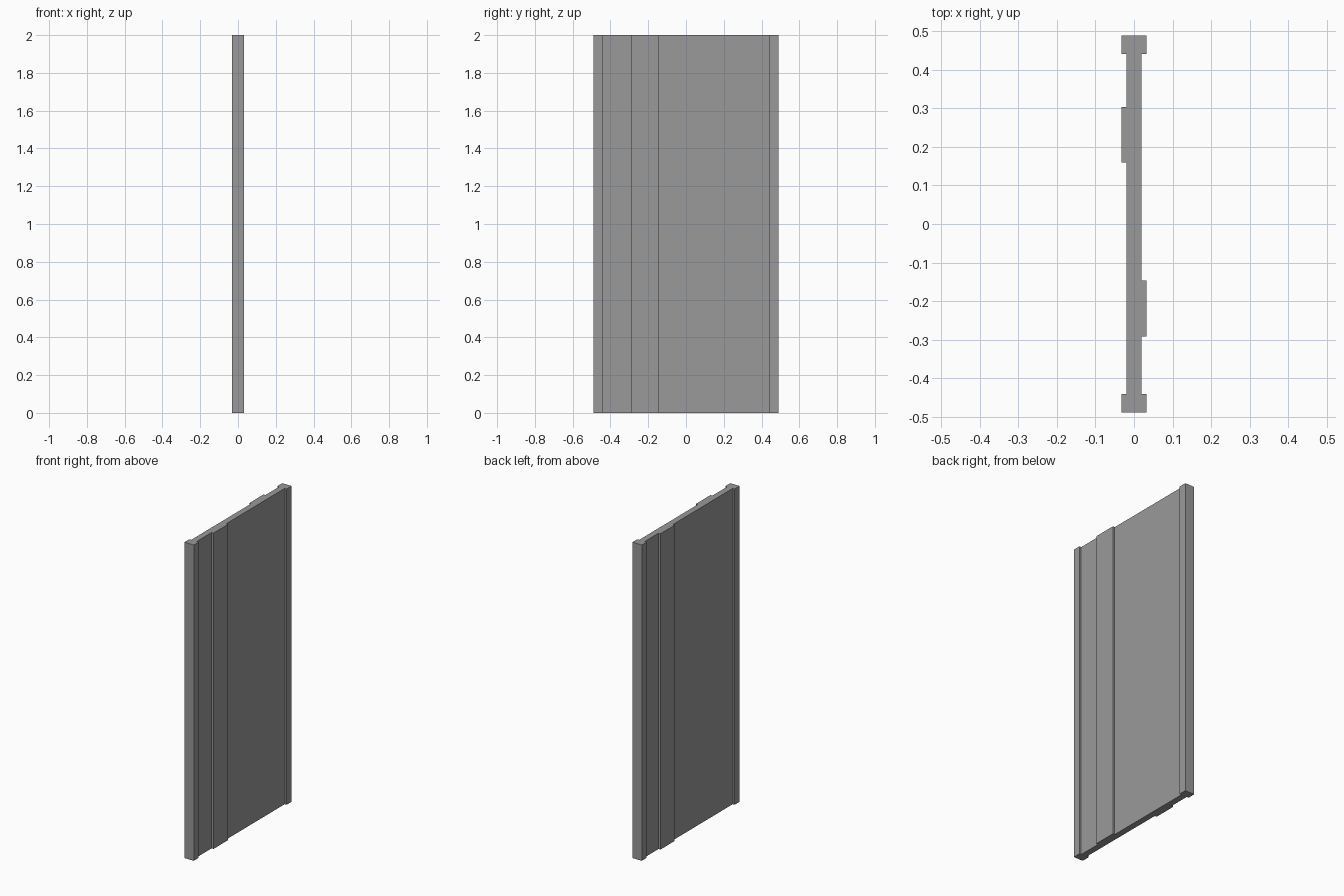
import bpy, bmesh

if "Cube" in bpy.data.objects:
    bpy.data.objects.remove(bpy.data.objects["Cube"])

HEIGHT = 2.0
HALF_LEN = 0.489      # outer end of the panel
RAIL = 0.440          # inner edge of the end rails
CORE = 0.0195         # half thickness of the panel
FACE = 0.0328         # half thickness of rails and raised strips


def side(x_sign, strip):
    """One face of the cross-section, from -y to +y, with a raised strip."""
    lo, hi = strip
    steps = [(FACE, -HALF_LEN), (FACE, -RAIL), (CORE, -RAIL),
             (CORE, lo), (FACE, lo), (FACE, hi), (CORE, hi),
             (CORE, RAIL), (FACE, RAIL), (FACE, HALF_LEN)]
    return [(x_sign * x, y) for x, y in steps]


# Cross-section: right face going up, left face coming back down
profile = side(1, (-0.291, -0.146)) + side(-1, (0.16, 0.303))[::-1]

# Panel: the cross-section extruded to full height
bm = bmesh.new()
base = bm.faces.new([bm.verts.new((x, y, 0)) for x, y in profile])
ext = bmesh.ops.extrude_face_region(bm, geom=[base], use_keep_orig=True)
top = [g for g in ext["geom"] if isinstance(g, bmesh.types.BMVert)]
bmesh.ops.translate(bm, verts=top, vec=(0, 0, HEIGHT))
bmesh.ops.recalc_face_normals(bm, faces=bm.faces)

mesh = bpy.data.meshes.new("door_panel")
bm.to_mesh(mesh)
bm.free()

# Dark grey finish
grey = bpy.data.materials.new("dark_grey")
grey.diffuse_color = (0.32, 0.32, 0.32, 1)
grey.use_nodes = True
grey.node_tree.nodes["Principled BSDF"].inputs["Base Color"].default_value = grey.diffuse_color
mesh.materials.append(grey)
bpy.context.collection.objects.link(bpy.data.objects.new("door_panel", mesh))
